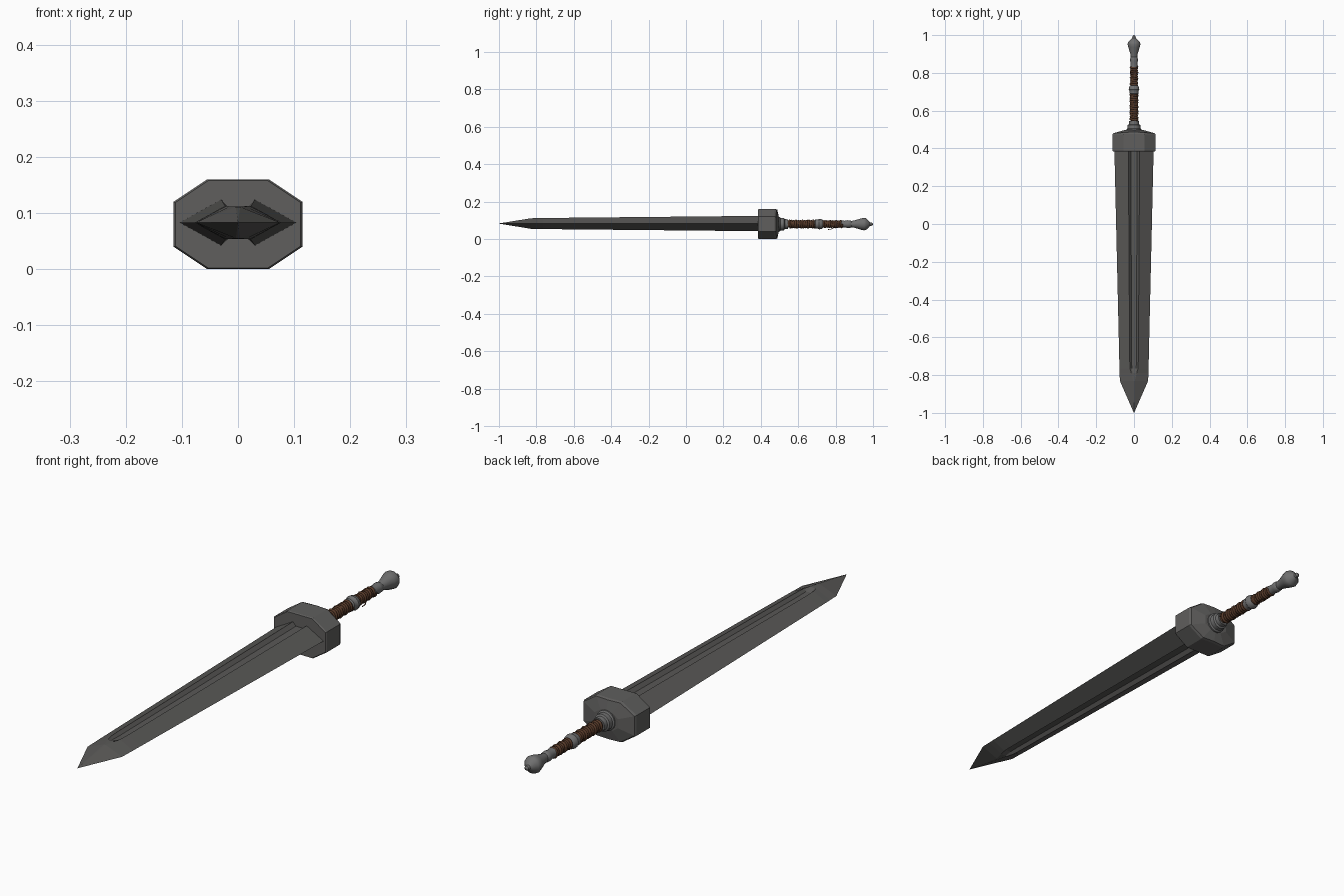
import bpy, bmesh, math
from mathutils import Vector

if "Cube" in bpy.data.objects:
    bpy.data.objects.remove(bpy.data.objects["Cube"])

AXIS_Z = 0.08


def material(name, rgb):
    m = bpy.data.materials.new(name)
    m.use_nodes = True
    m.diffuse_color = (*rgb, 1)
    bsdf = m.node_tree.nodes["Principled BSDF"]
    bsdf.inputs["Base Color"].default_value = (*rgb, 1)
    bsdf.inputs["Roughness"].default_value = 0.7
    return m


blade_steel = material("dark blade steel", (0.10, 0.098, 0.094))
guard_steel = material("guard steel", (0.115, 0.113, 0.11))
fitting_steel = material("pale fitting steel", (0.16, 0.16, 0.16))
leather = material("brown leather", (0.095, 0.042, 0.022))


def loft(name, rings, mat, smooth=None):
    """Skin a list of equal-length closed rings and cap both ends."""
    bm = bmesh.new()
    loops = [[bm.verts.new(p) for p in ring] for ring in rings]
    n = len(loops[0])
    for a, b in zip(loops, loops[1:]):
        for i in range(n):
            j = (i + 1) % n
            bm.faces.new((a[i], a[j], b[j], b[i]))
    bm.faces.new(loops[0])
    bm.faces.new(loops[-1])
    bmesh.ops.remove_doubles(bm, verts=bm.verts, dist=0.0002)
    bmesh.ops.recalc_face_normals(bm, faces=bm.faces)
    me = bpy.data.meshes.new(name)
    bm.to_mesh(me)
    bm.free()
    ob = bpy.data.objects.new(name, me)
    bpy.context.collection.objects.link(ob)
    me.materials.append(mat)
    if smooth:
        bpy.ops.object.select_all(action='DESELECT')
        ob.select_set(True)
        bpy.context.view_layer.objects.active = ob
        bpy.ops.object.shade_smooth_by_angle(angle=math.radians(smooth))
    return ob


def lathe(name, profile, mat, sides=16, smooth=35):
    """Turn (y, radius) pairs around the sword axis."""
    rings = []
    for y, r in profile:
        angles = [2 * math.pi * (i + 0.5) / sides for i in range(sides)]
        rings.append([(r * math.cos(a), y, AXIS_Z + r * math.sin(a)) for a in angles])
    return loft(name, rings, mat, smooth)


def blade_ring(y, width, ridge, height, floor):
    """Diamond section with a sunken groove on both faces."""
    top = [(width, 0), (ridge, height), (ridge * 0.55, floor),
           (-ridge * 0.55, floor), (-ridge, height), (-width, 0)]
    bottom = [(x, -z) for x, z in reversed(top[1:-1])]
    return [(x, y, AXIS_Z + 0.003 + z) for x, z in top + bottom]


# Blade: y, half width, groove half width, face height, groove floor
blade_stations = [
    (0.40, 0.104, 0.030, 0.041, 0.027),
    (-0.72, 0.078, 0.023, 0.030, 0.018),
    (-0.765, 0.077, 0.021, 0.0295, 0.020),
    (-0.79, 0.076, 0.014, 0.029, 0.029),
    (-0.83, 0.075, 0.004, 0.028, 0.028),
    (-1.0, 0.0005, 0.0001, 0.0005, 0.0005),
]
loft("blade", [blade_ring(*s) for s in blade_stations], blade_steel)


# Guard: chunky octagonal block with a faceted back
def guard_ring(y, scale, bulge=0):
    half = [(0.115, -0.04), (0.115, 0.04), (0.055, 0.08)]
    pts = half + [(0, 0.08)] + [(-x, z) for x, z in reversed(half)] + [(-0.055, -0.08), (0, -0.08), (0.055, -0.08)]
    pts = [p for i, p in enumerate(pts) if p not in pts[:i]]
    return [(x * scale, y + bulge * (1 - abs(x) / 0.115), AXIS_Z + z * scale) for x, z in pts]


loft("guard", [guard_ring(0.385, 0.97), guard_ring(0.39, 1), guard_ring(0.472, 1, 0.006),
               guard_ring(0.48, 0.96, 0.008), guard_ring(0.497, 0.45)], guard_steel)

# Stepped collar behind the guard
lathe("collar", [(0.48, 0.040), (0.502, 0.040), (0.506, 0.034), (0.524, 0.034),
                 (0.528, 0.027), (0.545, 0.026)], fitting_steel)

# Grip core and its two leather wrappings
lathe("grip_core", [(0.53, 0.019), (0.62, 0.021), (0.70, 0.020), (0.84, 0.017)], leather)


def tube(name, points, radius, mat):
    cu = bpy.data.curves.new(name, 'CURVE')
    cu.dimensions = '3D'
    cu.bevel_depth = radius
    cu.bevel_resolution = 1
    cu.use_fill_caps = True
    sp = cu.splines.new('POLY')
    sp.points.add(len(points) - 1)
    for p, co in zip(sp.points, points):
        p.co = (*co, 1)
    cu.materials.append(mat)
    ob = bpy.data.objects.new(name, cu)
    bpy.context.collection.objects.link(ob)


def wrap(name, y0, y1, r, turns):
    steps = turns * 14
    pts = []
    for i in range(steps + 1):
        a = 2 * math.pi * turns * i / steps
        rad = r + 0.0015 * math.sin(a * 0.37)
        pts.append((rad * math.cos(a), y0 + (y1 - y0) * i / steps, AXIS_Z + rad * math.sin(a)))
    tube(name, pts, 0.006, leather)


wrap("lower_wrap", 0.55, 0.69, 0.018, 12)
wrap("upper_wrap", 0.735, 0.835, 0.016, 9)

# Metal bands on the grip
lathe("middle_band", [(0.688, 0.020), (0.692, 0.025), (0.703, 0.024), (0.712, 0.029),
                      (0.724, 0.027), (0.730, 0.023), (0.735, 0.018)], fitting_steel)
lathe("upper_band", [(0.828, 0.016), (0.832, 0.020), (0.848, 0.018),
                     (0.865, 0.021), (0.88, 0.020), (0.885, 0.016)], fitting_steel)

# Flared pommel with a small end knob
lathe("pommel", [(0.88, 0.017), (0.90, 0.020), (0.935, 0.031), (0.952, 0.035), (0.963, 0.032),
                 (0.978, 0.017), (0.984, 0.010), (0.994, 0.009), (1.0, 0.003)], fitting_steel, 12, 30)

# Loose end of the leather strap
strap = [Vector((0, 0.80, 0.066)), Vector((0.008, 0.785, 0.058)),
         Vector((0.012, 0.775, 0.053)), Vector((0.010, 0.76, 0.051))]
tube("loose_strap", strap, 0.002, leather)
